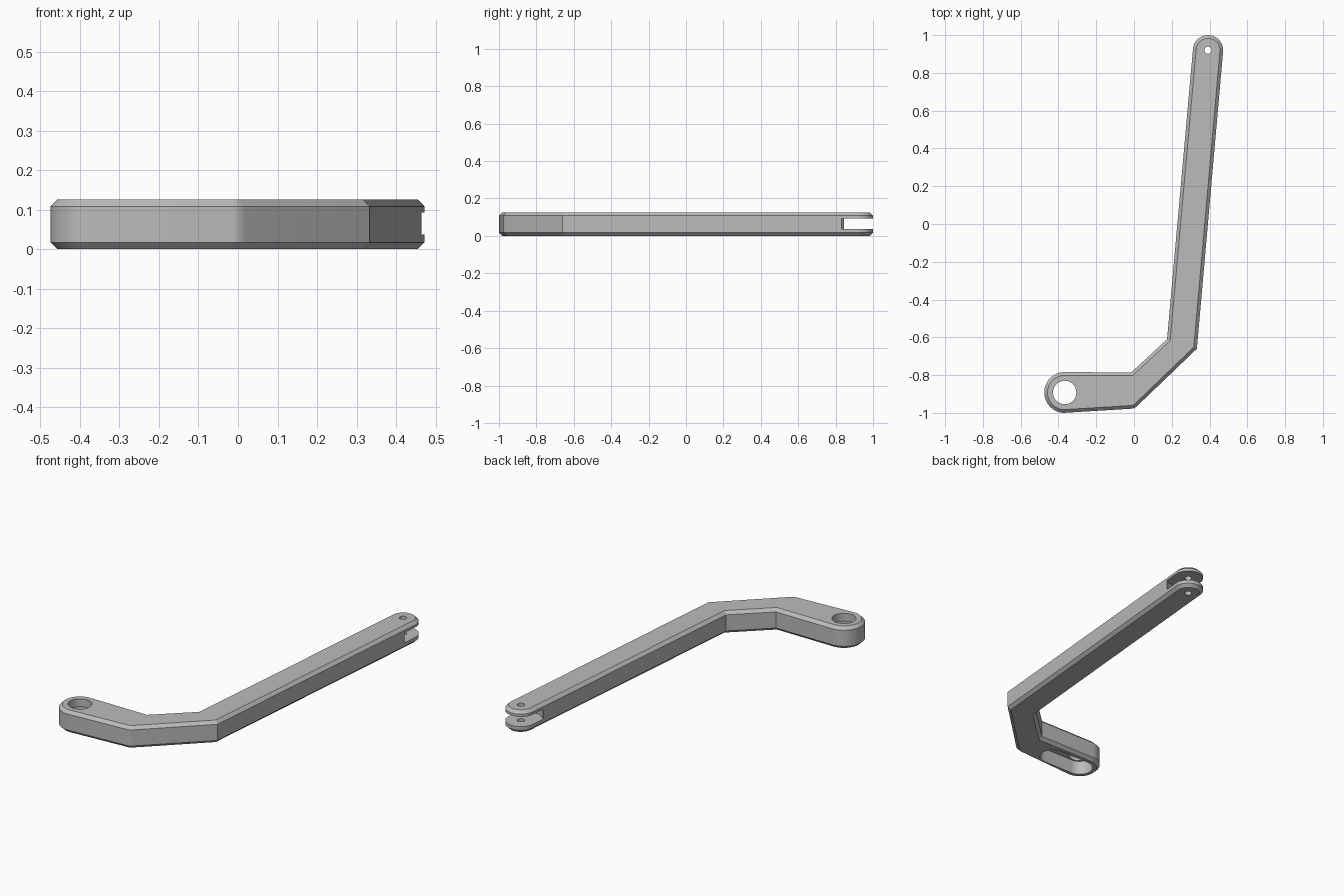
import bpy, bmesh
from math import cos, sin, radians

if "Cube" in bpy.data.objects:
    bpy.data.objects.remove(bpy.data.objects["Cube"], do_unlink=True)

HEIGHT, CHAMFER = 0.125, 0.017
PIVOT, PIVOT_R = (-0.367, -0.892), 0.108
PIN, PIN_R = (0.392, 0.92), 0.08

grey = bpy.data.materials.new("grey metal")
grey.use_nodes = True
colour = (0.5, 0.5, 0.5, 1)
grey.diffuse_color = colour
grey.node_tree.nodes["Principled BSDF"].inputs["Base Color"].default_value = colour


def arc(centre, radius, start, end, steps):
    angles = [radians(start + (end - start) * i / steps) for i in range(steps + 1)]
    return [(centre[0] + radius * cos(a), centre[1] + radius * sin(a)) for a in angles]


def prism(name, outline, low, high, chamfer=0):
    """Extrude a flat outline upward, optionally chamfering both rims."""
    bm = bmesh.new()
    base = bm.faces.new([bm.verts.new((x, y, low)) for x, y in outline])
    top = bmesh.ops.extrude_face_region(bm, geom=[base])["geom"]
    bmesh.ops.translate(bm, vec=(0, 0, high - low),
                        verts=[v for v in top if isinstance(v, bmesh.types.BMVert)])
    bmesh.ops.recalc_face_normals(bm, faces=bm.faces)
    if chamfer:
        rims = [e for e in bm.edges if abs(e.verts[0].co.z - e.verts[1].co.z) < 1e-5]
        bmesh.ops.bevel(bm, geom=rims, offset=chamfer, segments=1,
                        affect='EDGES', profile=0.5)
    mesh = bpy.data.meshes.new(name)
    bm.to_mesh(mesh)
    bm.free()
    mesh.materials.append(grey)
    obj = bpy.data.objects.new(name, mesh)
    bpy.context.collection.objects.link(obj)
    return obj


# Cranked arm with two round ends and an eased outer elbow
outline = arc(PIN, PIN_R, -5, 175, 28)
outline += [(0.175, -0.61), (-0.015, -0.786)]
outline += arc(PIVOT, PIVOT_R, 91, 267, 28)
outline += arc((-0.018, -0.928), 0.05, -87, -46, 5)
outline += [(0.333, -0.66)]
arm = prism("cranked_arm", outline, 0, HEIGHT, CHAMFER)

# Pivot bore, underside slot, pin hole and fork gap
slot_end = (-0.18, -0.892)
slot = arc(PIVOT, 0.07, 90, 270, 24) + arc(slot_end, 0.07, -90, 90, 24)
cutters = [
    prism("underside_slot_cutter", slot, -0.05, 0.08),
    prism("pivot_bore_cutter", arc(PIVOT, 0.062, 0, 352.5, 47), -0.1, 0.3),
    prism("fork_gap_cutter", arc(PIN, 0.115, 0, 354.375, 63), 0.037, 0.093),
    prism("pin_hole_cutter", arc(PIN, 0.019, 0, 348.75, 31), -0.1, 0.3),
]

bpy.ops.object.select_all(action='DESELECT')
arm.select_set(True)
bpy.context.view_layer.objects.active = arm
for cutter in cutters:
    cutter.hide_render = True
    cut = arm.modifiers.new(cutter.name, 'BOOLEAN')
    cut.operation = 'DIFFERENCE'
    cut.solver = 'EXACT'
    cut.object = cutter
    bpy.ops.object.modifier_apply(modifier=cut.name)
for cutter in cutters:
    bpy.data.objects.remove(cutter, do_unlink=True)

bpy.ops.object.shade_smooth_by_angle(angle=radians(25))
